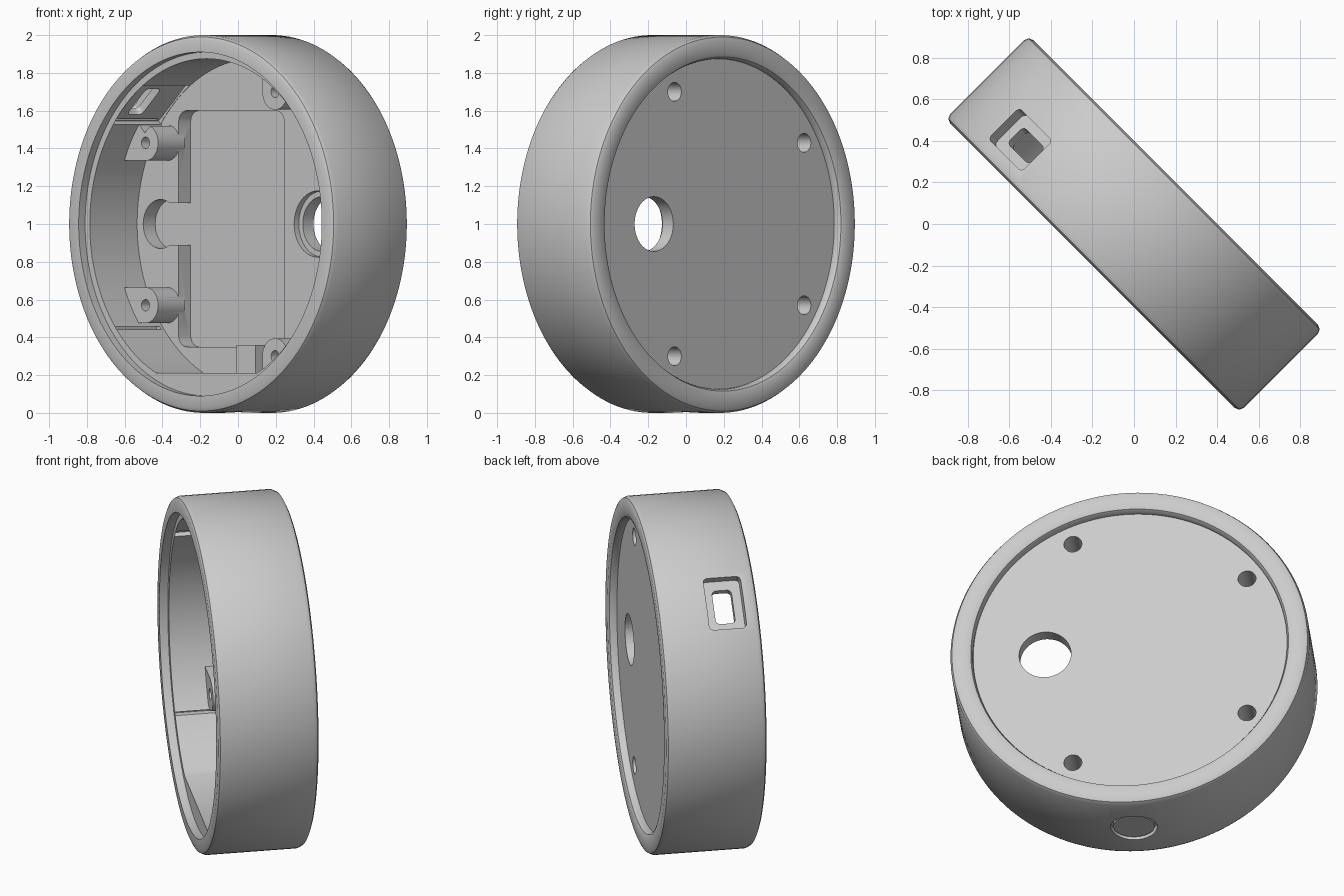
import bpy, bmesh, math
from mathutils import Matrix, Vector

if "Cube" in bpy.data.objects:
    bpy.data.objects.remove(bpy.data.objects["Cube"], do_unlink=True)

grey = bpy.data.materials.new("plain grey")
grey.use_nodes = True
grey.diffuse_color = (0.6, 0.6, 0.6, 1)
grey.node_tree.nodes["Principled BSDF"].inputs["Base Color"].default_value = (0.6, 0.6, 0.6, 1)

# Local frame: X across the disc, Y along its axis towards the back, Z up
FLOOR, BACK, WALL = 0.12, 0.235, 0.875


def make(name, bm):
    bmesh.ops.recalc_face_normals(bm, faces=bm.faces)
    mesh = bpy.data.meshes.new(name)
    bm.to_mesh(mesh)
    bm.free()
    mesh.materials.append(grey)
    ob = bpy.data.objects.new(name, mesh)
    bpy.context.collection.objects.link(ob)
    return ob


def box(name, x, y, z, corner=0, axis=1, turn=0):
    """Box from three (low, high) spans, its edges along one axis rounded."""
    bm = bmesh.new()
    bmesh.ops.create_cube(bm, size=1)
    for v in bm.verts:
        v.co = Vector([s[0] + (c + 0.5) * (s[1] - s[0]) for c, s in zip(v.co, (x, y, z))])
    if corner:
        edges = [e for e in bm.edges
                 if abs((e.verts[0].co - e.verts[1].co).normalized()[axis]) > 0.9]
        bmesh.ops.bevel(bm, geom=edges, offset=corner, segments=5, profile=0.5, affect='EDGES')
    bmesh.ops.rotate(bm, verts=bm.verts, matrix=Matrix.Rotation(turn, 3, 'Y'))
    return make(name, bm)


def rod(name, x, z, r, y0, y1):
    """Cylinder along the disc axis."""
    bm = bmesh.new()
    bmesh.ops.create_cone(bm, cap_ends=True, segments=40, radius1=r, radius2=r, depth=y1 - y0,
                          matrix=Matrix.Translation((x, (y0 + y1) / 2, z))
                          @ Matrix.Rotation(math.pi / 2, 4, 'X'))
    return make(name, bm)


def upright(name, r, z0, z1):
    """Vertical cylinder."""
    bm = bmesh.new()
    bmesh.ops.create_cone(bm, cap_ends=True, segments=48, radius1=r, radius2=r, depth=z1 - z0,
                          matrix=Matrix.Translation((0, 0, (z0 + z1) / 2)))
    return make(name, bm)


def combine(target, other, operation):
    mod = target.modifiers.new("shape", 'BOOLEAN')
    mod.operation, mod.solver, mod.object = operation, 'EXACT', other
    bpy.context.view_layer.objects.active = target
    bpy.ops.object.modifier_apply(modifier=mod.name)
    bpy.data.objects.remove(other, do_unlink=True)


def add(ob):
    combine(housing, ob, 'UNION')


def cut(ob):
    combine(housing, ob, 'DIFFERENCE')


# Turned cup: floor, wall, front lip, rounded rims, recessed back
profile = [(0, FLOOR), (WALL, FLOOR), (WALL, -BACK), (0.91, -BACK), (0.91, -0.283),
           (0.97, -0.283), (0.99, -0.274), (1, -0.253), (1, 0.253), (0.99, 0.274),
           (0.97, 0.283), (0.905, 0.283), (0.885, 0.275), (WALL, 0.255), (WALL, BACK), (0, BACK)]
bm = bmesh.new()
verts = [bm.verts.new((r, y, 0)) for r, y in profile]
edges = [bm.edges.new(pair) for pair in zip(verts, verts[1:])]
bmesh.ops.spin(bm, geom=verts + edges, cent=(0, 0, 0), axis=(0, 1, 0),
               angle=math.tau, steps=144, use_merge=True)
bmesh.ops.remove_doubles(bm, verts=bm.verts, dist=0.0001)
housing = make("housing", bm)

# Pocket in the floor with a round side bay
deep = (0, 0.21)
cut(box("pocket", (-0.565, 0.226), deep, (-0.65, 0.6), 0.06))
cut(box("pocket_neck", (-0.7, -0.5), deep, (-0.11, 0.11)))
cut(rod("pocket_bay", -0.7, 0, 0.13, *deep))

# Cable hole with counterbore
cut(rod("counterbore", 0.475, 0, 0.175, 0, 0.155))
cut(rod("cable_hole", 0.475, 0, 0.145, 0, 0.4))

# Flat inside the bottom wall and a small block standing on it
add(box("bottom_flat", (-0.42, 0.42), (-BACK, 0.15), (-0.89, -0.79)))
add(box("switch_block", (-0.06, 0.08), (0.05, 0.15), (-0.85, -0.64)))

# Screw posts joined to the wall, with stepped holes
for s in (-1, 1):
    span = (-0.043, 0.16)
    for x, z in ((-0.65, 0.43), (0.32, 0.7)):
        add(rod("post", x, s * z, 0.095, *span))
        if x < 0:
            web = ((-0.81, x), (s * z - 0.095, s * z + 0.095))
        else:
            web = ((x - 0.095, x + 0.095), sorted((s * z, s * 0.86)))
        add(box("post_web", web[0], span, web[1]))
        cut(rod("screw_hole", x, s * z, 0.03, -0.2, 0.4))
        cut(rod("screw_head_hole", x, s * z, 0.05, 0.03, 0.4))
    cut(box("wall_groove", (-0.71, -0.6), (-BACK, 0.1), (s * 0.55 - 0.008, s * 0.55 + 0.008)))

# Socket opening through the upper side wall
tilt = -math.radians(43)
cut(box("socket_flat", (-0.15, 0.15), (-BACK, 0.118), (0.8, 0.885), turn=tilt))
cut(box("socket_recess", (-0.155, 0.155), (-0.205, 0.005), (0.93, 1.1), 0.025, 2, tilt))
cut(box("socket_hole", (-0.1, 0.1), (-0.155, -0.045), (0.8, 1.1), 0.025, 2, tilt))

# Button in a shallow round recess under the rim
cut(upright("button_recess", 0.13, -1.1, -0.96))
button = upright("button", 0.115, -0.99, -0.95)

# Turn the disc to its standing position
for ob in (housing, button):
    ob.location.z = 1
    ob.rotation_euler.z = -math.pi / 4
    bpy.ops.object.select_all(action='DESELECT')
    ob.select_set(True)
    bpy.context.view_layer.objects.active = ob
    bpy.ops.object.shade_smooth_by_angle(angle=math.radians(30))
